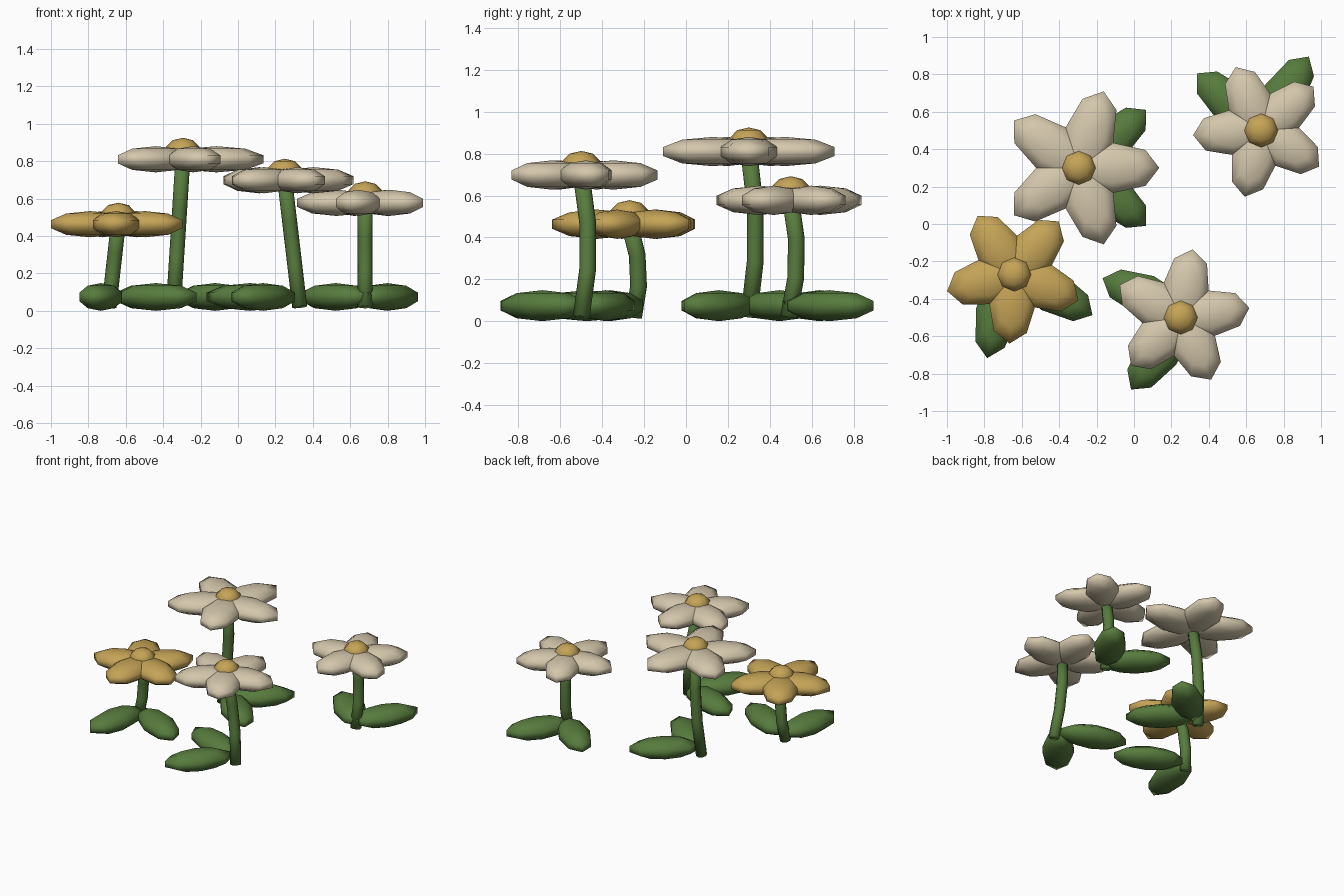
import bpy, bmesh, math
from mathutils import Matrix, Vector

if "Cube" in bpy.data.objects:
    bpy.data.objects.remove(bpy.data.objects["Cube"])


def material(name, rgb):
    m = bpy.data.materials.new(name)
    m.diffuse_color = (*rgb, 1)
    m.use_nodes = True
    m.node_tree.nodes["Principled BSDF"].inputs["Base Color"].default_value = m.diffuse_color
    return m


CREAM = material("cream", (0.66, 0.57, 0.41))
GOLD = material("gold", (0.56, 0.37, 0.095))
GREEN = material("leaf green", (0.095, 0.2, 0.047))


def finish(name, bm, mat):
    bmesh.ops.recalc_face_normals(bm, faces=bm.faces)
    me = bpy.data.meshes.new(name)
    bm.to_mesh(me)
    bm.free()
    me.materials.append(mat)
    for p in me.polygons:
        p.use_smooth = True
    ob = bpy.data.objects.new(name, me)
    bpy.context.collection.objects.link(ob)
    return ob


def blob(bm, center, size, angle=0.0):
    """Eight-sided flattened ball; size is the visible half extent."""
    edge = math.cos(math.radians(18))   # widest ring of a five-band ball
    mat = (Matrix.Translation(center) @ Matrix.Rotation(angle, 4, 'Z')
           @ Matrix.Diagonal((size[0] / edge, size[1] / edge, size[2], 1)))
    bmesh.ops.create_uvsphere(bm, u_segments=8, v_segments=5, radius=1, matrix=mat)


def stem(name, base, top, bulge=0.035, radius=0.04, steps=3, sides=8):
    """Bent tube swept from the ground up to the flower head."""
    bm = bmesh.new()
    base, top = Vector(base), Vector(top)
    path = [base.lerp(top, i / steps)
            + Vector((0, bulge * math.sin(math.pi * i / steps), 0))
            for i in range(steps + 1)]
    rings = []
    for i, p in enumerate(path):
        d = path[min(i + 1, steps)] - path[max(i - 1, 0)]
        rot = Vector((0, 0, 1)).rotation_difference(d)
        ring = []
        for k in range(sides):
            a = 2 * math.pi * k / sides
            ring.append(bm.verts.new(
                p + rot @ Vector((radius * math.cos(a), radius * math.sin(a), 0))))
        rings.append(ring)
    for r0, r1 in zip(rings, rings[1:]):
        for k in range(sides):
            n = (k + 1) % sides
            bm.faces.new((r0[k], r0[n], r1[n], r1[k]))
    bm.faces.new(rings[0])
    bm.faces.new(rings[-1])
    finish(name, bm, GREEN)


def flower(tag, head, base, reach, half_len, half_wid, first, mat, leaves):
    x, y, z = head
    stem(tag + "_stem", (base[0], base[1], 0.02), head)

    # five petals around the head
    bm = bmesh.new()
    for i in range(5):
        a = math.radians(first + 72 * i)
        d = reach - half_len
        blob(bm, (x + d * math.cos(a), y + d * math.sin(a), z),
             (half_len, half_wid, 0.07), a)
    finish(tag + "_petals", bm, mat)

    # domed flower centre
    bm = bmesh.new()
    blob(bm, (x, y, z + 0.045), (0.09, 0.09, 0.07))
    finish(tag + "_centre", bm, GOLD)

    # two leaves lying at the base, placed by tip and direction
    bm = bmesh.new()
    for tx, ty, deg in leaves:
        a = math.radians(deg)
        blob(bm, (tx - 0.25 * math.cos(a), ty - 0.25 * math.sin(a), 0.074),
             (0.25, 0.113, 0.074), a)
    finish(tag + "_leaves", bm, GREEN)


flower("tall_flower", (-0.295, 0.30, 0.81), (-0.345, 0.30), 0.43, 0.25, 0.135, 0,
       CREAM, [(0.065, 0.61, 41), (0.065, -0.01, -42)])
flower("gold_flower", (-0.64, -0.27, 0.463), (-0.69, -0.25), 0.37, 0.215, 0.125, 50,
       GOLD, [(-0.222, -0.487, -30), (-0.785, -0.717, 258)])
flower("back_flower", (0.68, 0.50, 0.577), (0.68, 0.49), 0.365, 0.212, 0.122, 40,
       CREAM, [(0.935, 0.895, 57), (0.337, 0.805, 138)])
flower("front_flower", (0.25, -0.50, 0.698), (0.33, -0.50), 0.37, 0.215, 0.125, 8,
       CREAM, [(-0.168, -0.29, 158), (-0.016, -0.885, 233)])
